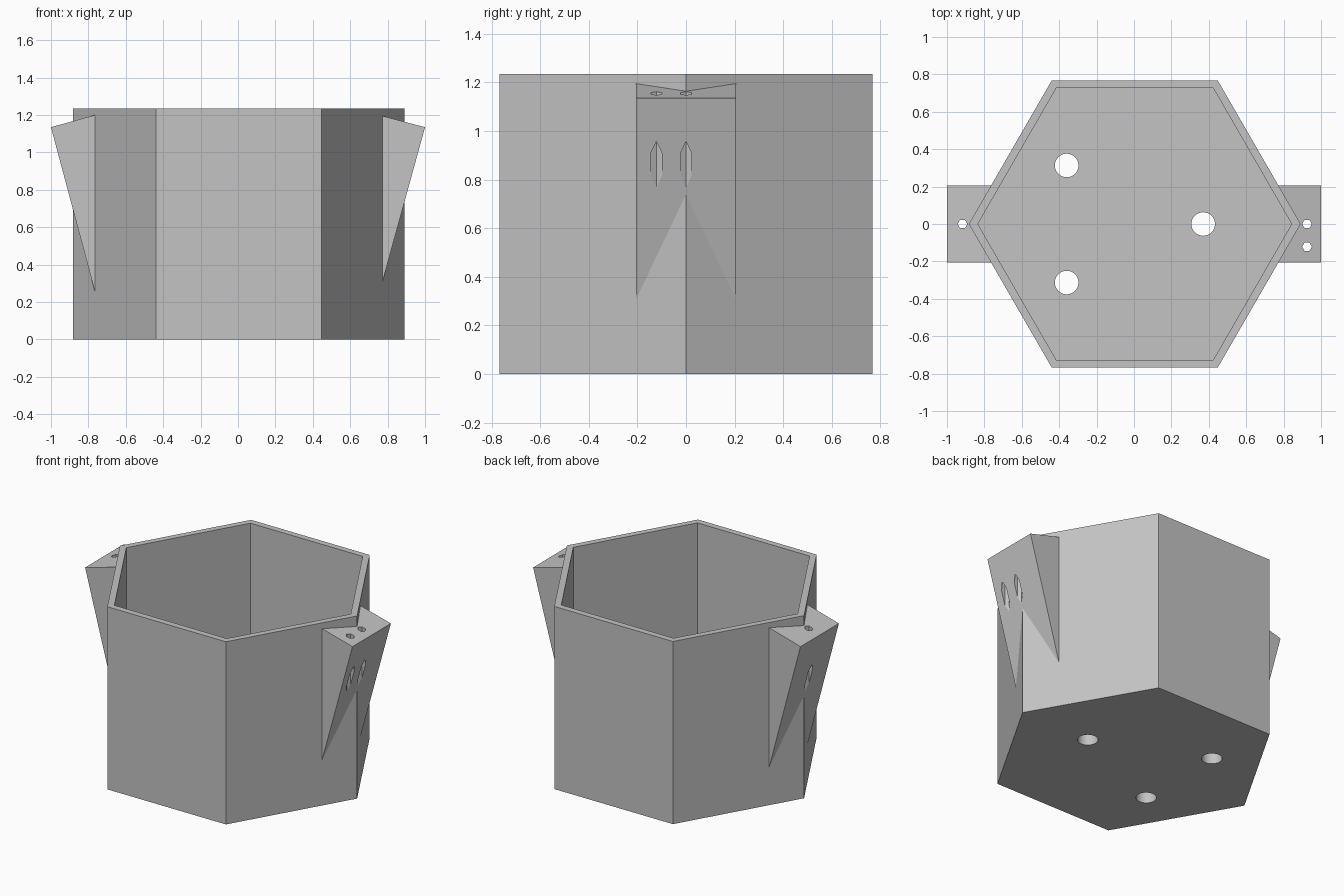
import bpy
import bmesh
from math import sin, cos, pi

if "Cube" in bpy.data.objects:
    bpy.data.objects.remove(bpy.data.objects["Cube"], do_unlink=True)

grey = bpy.data.materials.new("plain_grey")
grey.use_nodes = True
COLOUR = (0.55, 0.55, 0.55, 1)
grey.diffuse_color = COLOUR
grey.node_tree.nodes["Principled BSDF"].inputs["Base Color"].default_value = COLOUR


def prism(name, base, offset):
    """Extrude a closed polygon of 3D points along an offset."""
    bm = bmesh.new()
    face = bm.faces.new([bm.verts.new(p) for p in base])
    result = bmesh.ops.extrude_face_region(bm, geom=[face], use_keep_orig=True)
    moved = [g for g in result["geom"] if isinstance(g, bmesh.types.BMVert)]
    bmesh.ops.translate(bm, verts=moved, vec=offset)
    bmesh.ops.recalc_face_normals(bm, faces=bm.faces)
    mesh = bpy.data.meshes.new(name)
    bm.to_mesh(mesh)
    bm.free()
    mesh.materials.append(grey)
    obj = bpy.data.objects.new(name, mesh)
    bpy.context.collection.objects.link(obj)
    return obj


def column(name, x, y, radius, sides, bottom, top):
    """Upright regular prism with a corner pointing along x."""
    angles = [2 * pi * i / sides for i in range(sides)]
    base = [(x + radius * cos(a), y + radius * sin(a), bottom) for a in angles]
    return prism(name, base, (0, 0, top - bottom))


def cut(obj, cutters):
    """Subtract the cutters from obj, apply, and discard them."""
    for cutter in cutters:
        cutter.hide_render = True
        mod = obj.modifiers.new("cut", "BOOLEAN")
        mod.operation = "DIFFERENCE"
        mod.solver = "EXACT"
        mod.object = cutter
    graph = bpy.context.evaluated_depsgraph_get()
    mesh = bpy.data.meshes.new_from_object(obj.evaluated_get(graph))
    obj.modifiers.clear()
    obj.data = mesh
    for cutter in cutters:
        bpy.data.objects.remove(cutter, do_unlink=True)


CX, RADIUS, HEIGHT = 0.004, 0.887, 1.235
FLOOR = 0.085

# Hexagonal cup with three drain holes in its floor
cup = column("hexagonal_cup", CX, 0, RADIUS, 6, 0, HEIGHT)
cavity = column("cavity", CX, 0, 0.839, 6, FLOOR, HEIGHT + 0.2)
drains = [column("drain", x, y, 0.063, 48, -0.1, FLOOR + 0.1)
          for x, y in ((-0.36, 0.313), (-0.36, -0.313), (0.37, 0))]
cut(cup, [cavity] + drains)


def bracket(name, side, inner, z_low, z_high, hole_x, hole_ys):
    """Wedge hugging a corner of the cup, with upright screw holes."""
    tip_z, half, extra = 1.135, 0.205, 0.03
    run = 1 - inner
    top_step = extra * (z_high - tip_z) / run
    low_step = extra * (tip_z - z_low) / run
    profile = [(1, tip_z), (inner - extra, z_high + top_step),
               (inner - extra, z_low - low_step)]
    wedge = prism(name, [(side * x, -half, z) for x, z in profile],
                  (0, 2 * half, 0))
    core = column("core", CX, 0, RADIUS, 6, -0.5, HEIGHT + 0.5)
    holes = [column("screw_hole", side * hole_x, y, 0.026, 6, 0.3, 1.4)
             for y in hole_ys]
    cut(wedge, [core] + holes)
    return wedge


# Mounting brackets on the two side corners
bracket("left_bracket", 1, 0.773, 0.31, 1.195, 0.925, (0, -0.122))
bracket("right_bracket", -1, 0.765, 0.255, 1.2, 0.917, (0,))

# Smooth the round drain walls while keeping all corners crisp
bpy.ops.object.select_all(action="DESELECT")
cup.select_set(True)
bpy.context.view_layer.objects.active = cup
bpy.ops.object.shade_smooth_by_angle(angle=pi / 6)
